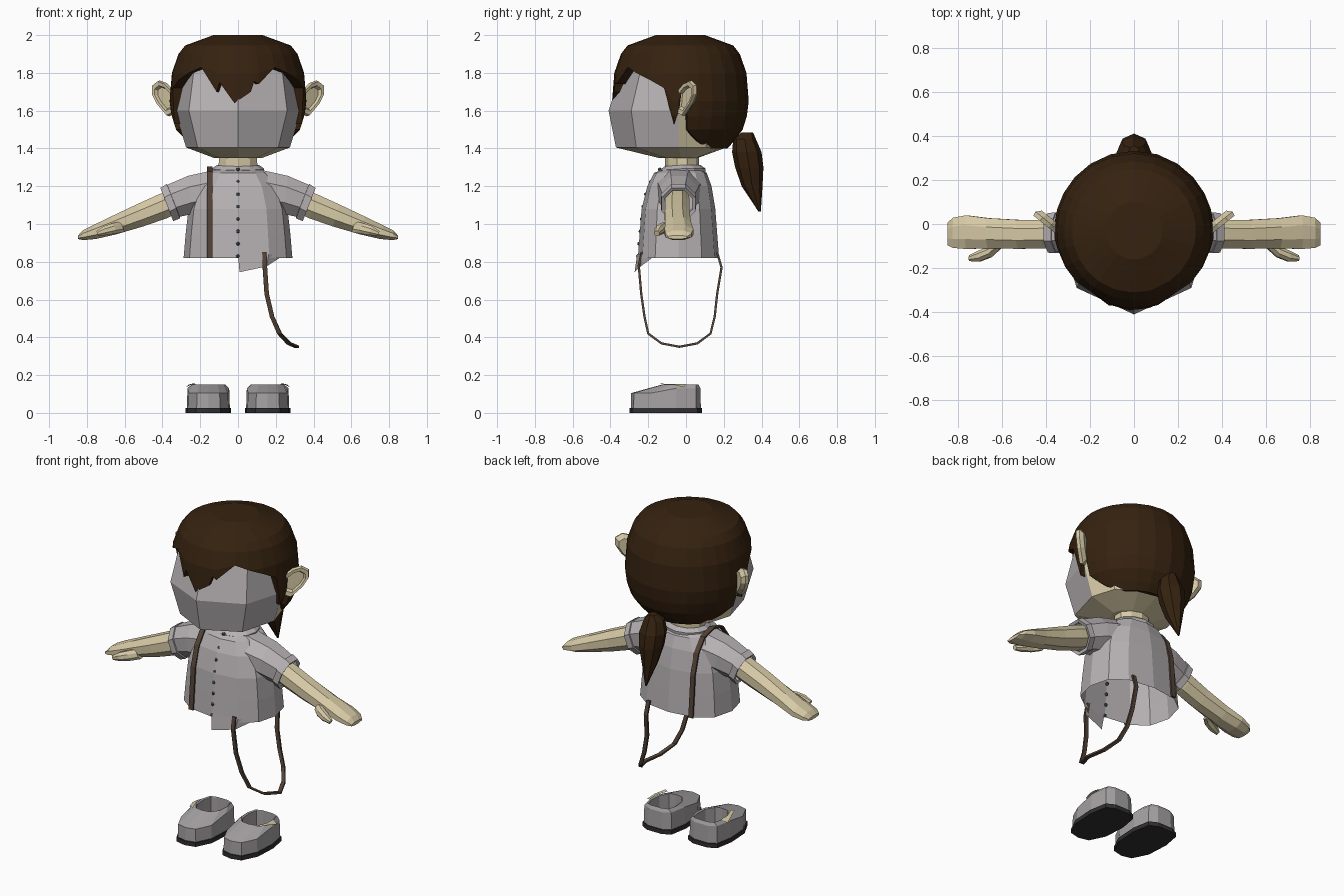
import bpy, bmesh, math
from mathutils import Vector

if "Cube" in bpy.data.objects:
    bpy.data.objects.remove(bpy.data.objects["Cube"])


def material(name, rgb):
    m = bpy.data.materials.new(name)
    m.diffuse_color = (*rgb, 1)
    m.use_nodes = True
    m.node_tree.nodes["Principled BSDF"].inputs["Base Color"].default_value = m.diffuse_color
    return m


SKIN = material("skin", (0.68, 0.59, 0.38))
CLOTH = material("pale_grey", (0.47, 0.44, 0.45))
HAIR = material("dark_brown", (0.036, 0.016, 0.005))
STRAP = material("strap_brown", (0.085, 0.055, 0.038))
SHOE = material("shoe_grey", (0.38, 0.36, 0.37))
SOLE = material("sole_dark", (0.03, 0.028, 0.03))
BUTTON = material("button_grey", (0.07, 0.075, 0.1))


def loft(name, rings, mats, caps=(True, True), closed=True):
    """Skin a list of equal-length point rings."""
    bm = bmesh.new()
    rows = [[bm.verts.new(p) for p in r] for r in rings]
    n = len(rows[0])
    for a, b in zip(rows, rows[1:]):
        for i in range(n if closed else n - 1):
            j = (i + 1) % n
            bm.faces.new((a[i], a[j], b[j], b[i]))
    if caps[0]:
        bm.faces.new(rows[0])
    if caps[1]:
        bm.faces.new(rows[-1])
    bmesh.ops.remove_doubles(bm, verts=bm.verts, dist=0.0005)
    bmesh.ops.recalc_face_normals(bm, faces=bm.faces)
    me = bpy.data.meshes.new(name)
    bm.to_mesh(me)
    bm.free()
    for m in mats:
        me.materials.append(m)
    ob = bpy.data.objects.new(name, me)
    bpy.context.collection.objects.link(ob)
    return ob


def spow(v, e):
    return math.copysign(abs(v) ** e, v) if abs(v) > 1e-6 else 0.0


def oval(z, rx, ry, cy, n=12, e=1.0):
    """Horizontal ring whose first point faces the front."""
    return [(rx * spow(math.sin(t), e), cy - ry * spow(math.cos(t), e), z)
            for t in (2 * math.pi * i / n for i in range(n))]


def limb_ring(s, x, z, half_h, half_y, cy, tilt, n=8):
    """Ring across an arm; tilt leans its top outward."""
    ring = []
    for i in range(n):
        t = 2 * math.pi * (i + 0.5) / n
        h, w = half_h * math.cos(t) * 1.06, half_y * math.sin(t) * 1.06
        ring.append((s * (x + h * math.sin(tilt)), cy + w, z + h * math.cos(tilt)))
    return ring


def mirrored(half):
    """Full outline from points running front to back on the right."""
    return half + [(-x, y) for x, y in reversed(half) if abs(x) > 1e-6]


def ribbon(name, path, half_w, half_t):
    pts = [Vector(p) for p in path]
    side = Vector((1, 0, 0))
    rings = []
    for i, p in enumerate(pts):
        tan = pts[min(i + 1, len(pts) - 1)] - pts[max(i - 1, 0)]
        nor = tan.cross(side).normalized() * half_t
        w = side * half_w
        rings.append([p - w - nor, p + w - nor, p + w + nor, p - w + nor])
    return loft(name, rings, [STRAP])


# Head: faceted, grey face plate in front and skin behind
outline = mirrored([(0, -.41), (.26, -.29), (.335, -.04), (.28, .12), (.15, .21), (0, .24)])
head_rings = [[(x * sx, -.02 + (y + .02) * sy, z) for x, y in outline]
              for z, sx, sy in [(1.35, .38, .32), (1.405, .82, .9), (1.6, 1, 1),
                                (1.81, .9, .82), (1.93, .5, .5)]]
head = loft("head", head_rings, [SKIN, CLOTH])
for f in head.data.polygons:
    if f.center.y < -.06 and f.center.z > 1.41:
        f.material_index = 1
loft("neck", [oval(1.26, .11, .09, -.02, 10), oval(1.37, .105, .09, -.02, 10)], [SKIN])

# Hair cap: columns around the head with a jagged lower edge
half_edge = [(35, 1.83), (48, 1.80), (62, 1.765), (76, 1.72), (84, 1.53), (89, 1.6),
             (91, 1.70), (94, 1.68), (96, 1.5), (106, 1.45), (118, 1.41), (132, 1.40),
             (147, 1.40), (163, 1.40)]
edge = ([(-a, z) for a, z in reversed(half_edge)]
        + [(-18.5, 1.70), (-16, 1.75), (-3, 1.64), (11, 1.70), (14, 1.755), (18, 1.74)]
        + half_edge + [(180, 1.40)])
profile = [(2.0, .13), (1.945, .28), (1.9, .315), (1.8, .35), (1.65, .362),
           (1.57, .352), (1.5, .33), (1.44, .285), (1.4, .25)]


def hair_radius(z):
    for (z1, r1), (z0, r0) in zip(profile, profile[1:]):
        if z >= z0:
            return r0 + (r1 - r0) * (z - z0) / (z1 - z0)
    return profile[-1][1]


def hair_point(angle, z, k=1.0):
    a, r = math.radians(angle), hair_radius(z) * k
    return (r * math.sin(a), -.03 - r * math.cos(a), z)


hair_rings = [[hair_point(a, max(z, low)) for a, low in edge] for z, r in profile]
hair_rings.append([hair_point(a, low, .84) for a, low in edge])
loft("hair_cap", hair_rings, [HAIR], caps=(True, False))

# Ponytail
loft("ponytail", [oval(z, rx, ry, cy, 8) for z, rx, ry, cy in
                  [(1.485, .025, .03, .325), (1.45, .06, .06, .31), (1.38, .08, .078, .322),
                   (1.3, .072, .075, .335), (1.2, .045, .055, .35), (1.065, .005, .006, .39)]], [HAIR])

# Ears: dished ovals angled backward
ear = [(.325, 1.59), (.37, 1.57), (.425, 1.635), (.452, 1.69), (.452, 1.735),
       (.42, 1.76), (.38, 1.745), (.335, 1.70)]
for s, side in ((1, "right"), (-1, "left")):
    rings = []
    for k, off in [(.75, -.03), (1, -.008), (.94, .012), (.7, .01), (.6, -.008)]:
        ring = []
        for x, z in ear:
            x, z = .395 + (x - .395) * k, 1.67 + (z - 1.67) * k
            ring.append((s * (x + .65 * off), -.04 + (x - .34) * .8 - .75 * off, z))
        rings.append(ring)
    loft("ear_" + side, rings, [SKIN])

# Shirt: open at the hem, with a collar and a hanging front corner
loft("shirt", [oval(z, rx, ry, cy, 12, .8) for z, rx, ry, cy in
               [(.82, .288, .215, -.04), (.95, .277, .205, -.04), (1.08, .262, .195, -.04),
                (1.2, .22, .17, -.035), (1.27, .16, .14, -.03), (1.295, .11, .09, -.02)]],
     [CLOTH], caps=(False, False))
collar = []
for z, rx, ry in [(1.275, .135, .12), (1.293, .138, .122), (1.312, .112, .095), (1.29, .105, .088)]:
    collar.append([(x, y, zz + .08 * min(0, y + .03)) for x, y, zz in oval(z, rx, ry, -.018, 12)])
loft("collar", collar, [CLOTH], caps=(False, False))
loft("shirt_corner", [[(0, -.259, .84), (.163, -.236, .84), (.225, -.175, .83)],
                      [(.008, -.272, .745), (.15, -.24, .775), (.22, -.18, .82)]],
     [CLOTH], caps=(False, False), closed=False)

# Buttons down the front
for i in range(8):
    z = .83 + i * .0655
    y = -.255 + max(0, z - .82) * .1 + max(0, z - 1.08) * .12 + max(0, z - 1.2) * .5
    bpy.ops.mesh.primitive_uv_sphere_add(segments=8, ring_count=6, radius=.01, location=(0, y, z))
    bpy.context.object.name = "button_%d" % (i + 1)
    bpy.context.object.data.materials.append(BUTTON)

# Sleeves, cuffs, arms and thumbs
for s, side in ((1, "right"), (-1, "left")):
    loft("sleeve_" + side, [limb_ring(s, *r) for r in
                            [(.13, 1.18, .11, .12, -.035, -.1), (.25, 1.155, .103, .105, -.037, .15),
                             (.35, 1.12, .092, .085, -.04, .37)]], [CLOTH], caps=(False, False))
    loft("cuff_" + side, [limb_ring(s, *r) for r in
                          [(.34, 1.122, .085, .08, -.04, .37), (.342, 1.121, .1, .094, -.04, .37),
                           (.377, 1.103, .096, .092, -.04, .37), (.372, 1.106, .078, .074, -.04, .37)]],
         [CLOTH], caps=(False, False))
    loft("arm_" + side, [limb_ring(s, *r) for r in
                         [(.29, 1.14, .066, .062, -.045, .37), (.40, 1.093, .068, .066, -.046, .35),
                          (.52, 1.045, .062, .067, -.047, .3), (.66, .992, .05, .07, -.042, .25),
                          (.76, .957, .038, .078, -.037, .2), (.82, .94, .026, .07, -.04, .1),
                          (.846, .93, .01, .052, -.045, 0)]], [SKIN])
    loft("thumb_" + side, [limb_ring(s, *r) for r in
                           [(.61, .985, .03, .025, -.09, .4), (.65, .978, .03, .026, -.125, .4),
                            (.70, .965, .026, .026, -.145, .4), (.745, .95, .014, .014, -.155, .4)]], [SKIN])

# Shoulder strap over the shirt, and the loop hanging at the hip
ribbon("shoulder_strap", [(-.15, y, z) for y, z in
                          [(-.244, .82), (-.233, .95), (-.222, 1.08), (-.184, 1.2), (-.13, 1.275),
                           (-.04, 1.3), (.05, 1.275), (.11, 1.2), (.145, 1.08), (.155, .95), (.166, .82)]],
       .015, .005)
ribbon("hanging_strap", [(.14, -.235, .85), (.142, -.25, .78), (.152, -.237, .63), (.18, -.22, .51),
                         (.22, -.2, .42), (.27, -.13, .368), (.31, -.035, .35), (.27, .06, .368),
                         (.22, .13, .42), (.18, .152, .51), (.152, .165, .63), (.142, .188, .77),
                         (.14, .165, .85)], .012, .006)

# Shoes: dark sole, hollow upper, small skin-coloured tab
foot = mirrored([(0, -.3), (.065, -.285), (.112, -.19), (.12, -.05), (.1, .06), (.05, .086), (0, .086)])
for s, side in ((1, "right"), (-1, "left")):
    cx = s * .157
    loft("sole_" + side, [[(cx + x, y, z) for x, y in foot] for z in (0, .026)], [SOLE])
    inner = [(x * .66, -.03 + (y + .107) * .5) for x, y in foot]
    upper = [[(cx + x * .95, -.1 + (y + .1) * .96, .024) for x, y in foot],
             [(cx + x * .92, -.1 + (y + .1) * .95, .105 if y < -.15 else .13) for x, y in foot],
             [(cx + x * 1.12, y + .0, .15) for x, y in inner],
             [(cx + x, y, .145) for x, y in inner],
             [(cx + x, y, .05) for x, y in inner]]
    loft("shoe_" + side, upper, [SHOE], caps=(False, True))
    loft("shoe_tab_" + side, [[(cx + s * .06, -.13, .152), (cx + s * .08, -.14, .156)],
                              [(cx + s * .085, -.06, .153), (cx + s * .105, -.07, .15)],
                              [(cx + s * .085, 0, .152), (cx + s * .12, -.01, .135)]],
         [SKIN], caps=(False, False), closed=False)
